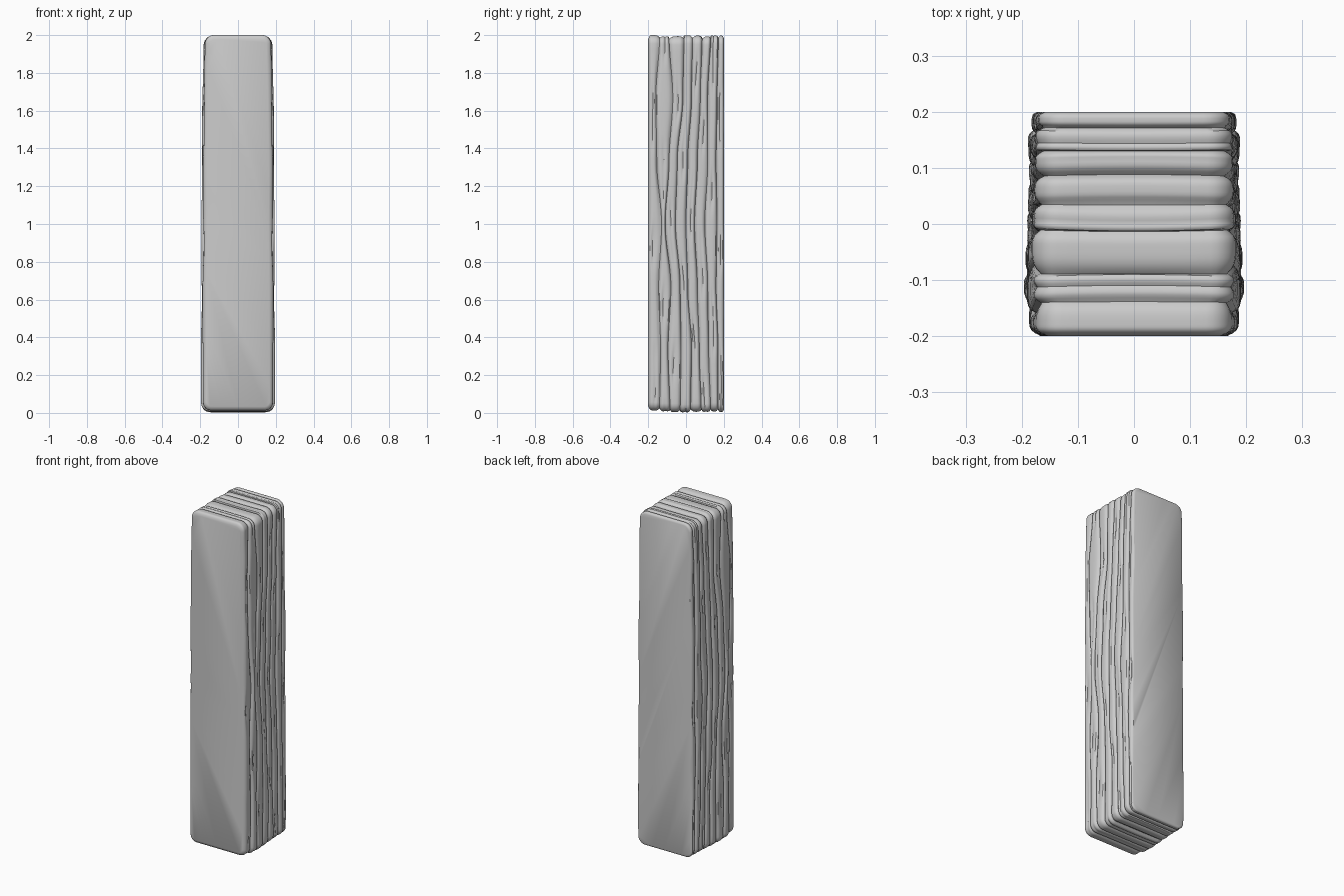
import bpy, bmesh, math

cube = bpy.data.objects.get("Cube")
if cube:
    bpy.data.objects.remove(cube)

stone = bpy.data.materials.new("stone_grey")
stone.use_nodes = True
grey = (0.6, 0.6, 0.6, 1)
stone.diffuse_color = grey
stone.node_tree.nodes["Principled BSDF"].inputs["Base Color"].default_value = grey

# Depth of each seam between layers, sampled evenly from foot to top
SEAMS = [
    [-.2, -.2],
    [-.14, -.135, -.145, -.13, -.155, -.16, -.14],
    [-.085, -.095, -.08, -.11, -.09, -.07, -.09],
    [-.03, -.025, -.03, -.055, -.045, -.015, -.01],
    [.025, .03, .01, .0, .01, .03, .035],
    [.08, .07, .06, .045, .06, .075, .085],
    [.13, .12, .115, .1, .115, .115, .13],
    [.17, .17, .16, .165, .16, .165, .172],
    [.2, .2],
]
HALF_WIDTH = [.189, .197, .195, .192, .19, .188, .19, .184]
FOOT = [.012, .006, .004, 0, .006, .004, .008, .004]
STEPS = 5          # samples in each half layer
TOP = 2.0


def sample(values, t):
    """Smoothly interpolate evenly spaced values."""
    f = min(max(t, 0), 1) * (len(values) - 1)
    i = min(int(f), len(values) - 2)
    k = f - i
    k = k * k * (3 - 2 * k)
    return values[i] * (1 - k) + values[i + 1] * k


def outline():
    """Unit rounded outline: corner sign, arc angle and position along straights."""
    arc = [math.radians(a) for a in range(0, 91, 15)]
    pts = []
    for quadrant in range(4):
        turn = quadrant * math.pi / 2
        sx = 1 if quadrant in (0, 3) else -1
        sz = 1 if quadrant in (0, 1) else -1
        pts += [(sx, sz, a + turn) for a in arc]
        # straight run to the next corner
        n = 10 if quadrant % 2 == 0 else 56
        for i in range(1, n):
            f = 1 - 2 * i / n
            if quadrant % 2 == 0:
                pts.append((sx * f, sz, turn + math.pi / 2))
            else:
                pts.append((sx, sz * f, turn + math.pi / 2))
    return pts


def wobble(z, seed):
    return math.sin(z * 5.3 + seed * 2.1) * .6 + math.sin(z * 11.7 + seed * 4.3) * .4


def crease_depth(layer, z):
    """Short broken cracks running up the middle of a layer."""
    return .007 * max(0, math.sin(z * 9 + layer * 2.7) + .35 * math.sin(z * 23 + layer))


def inset(layer, u, z):
    """Rounded strata: deep at the seams, cracked in the middle."""
    seam = .014 + .004 * wobble(z, layer)
    front = .022 if layer == 0 else seam
    back = .012 if layer == len(HALF_WIDTH) - 1 else seam
    d = abs(2 * u - 1)
    edge = front if u < .5 else back
    return edge * d ** 3.5 + crease_depth(layer, z) * (1 - d) ** 2


def layer_point(layer, u, sx, sz, angle):
    radius = .045
    low, high = FOOT[layer], TOP - .003 * (layer % 3)
    half = HALF_WIDTH[layer]
    z = (low + high) / 2 + sz * ((high - low) / 2 - radius) + radius * math.sin(angle)
    # sides lean in slightly towards the top
    width = half - .012 * (z / TOP) ** 3 - .004 * (1 - wobble(z, layer * .4)) / 2
    t = z / TOP
    y0, y1 = sample(SEAMS[layer], t), sample(SEAMS[layer + 1], t)
    mid = .5 + .16 * wobble(z, layer + 3)
    v = 2 * u * mid if u < .5 else mid + (2 * u - 1) * (1 - mid)
    y = y0 + (y1 - y0) * v
    d = inset(layer, u, z)
    x = sx * (width - radius) + (radius - d) * math.cos(angle)
    # seams bow a little across the ends
    y += .006 * (1 - (x / half) ** 2) * math.sin(layer * 1.7) * (1 - (y / .2) ** 2)
    return x, y, z - d * math.sin(angle)


# Layered pillar: rings swept from the front face to the back face
ring_points = outline()
bm = bmesh.new()
rings = []
layers = len(HALF_WIDTH)
for layer in range(layers):
    for k in range(2 * STEPS + 1):
        u = k / (2 * STEPS)
        coords = [layer_point(layer, u, *p) for p in ring_points]
        if k == 0 and layer > 0:
            # neighbouring layers share the seam ring
            for vert, c in zip(rings[-1], coords):
                vert.co = [(a + b) / 2 for a, b in zip(vert.co, c)]
        else:
            rings.append([bm.verts.new(c) for c in coords])

count = len(ring_points)
for a, b in zip(rings, rings[1:]):
    for i in range(count):
        j = (i + 1) % count
        bm.faces.new((a[i], a[j], b[j], b[i]))

# Flat sawn front and back
bm.faces.new(rings[0])
bm.faces.new(rings[-1])
bmesh.ops.recalc_face_normals(bm, faces=bm.faces)

mesh = bpy.data.meshes.new("layered_pillar")
bm.to_mesh(mesh)
bm.free()
mesh.materials.append(stone)
pillar = bpy.data.objects.new("layered_pillar", mesh)
bpy.context.collection.objects.link(pillar)
bpy.ops.object.select_all(action="DESELECT")
pillar.select_set(True)
bpy.context.view_layer.objects.active = pillar
bpy.ops.object.shade_smooth_by_angle(angle=math.radians(35))
